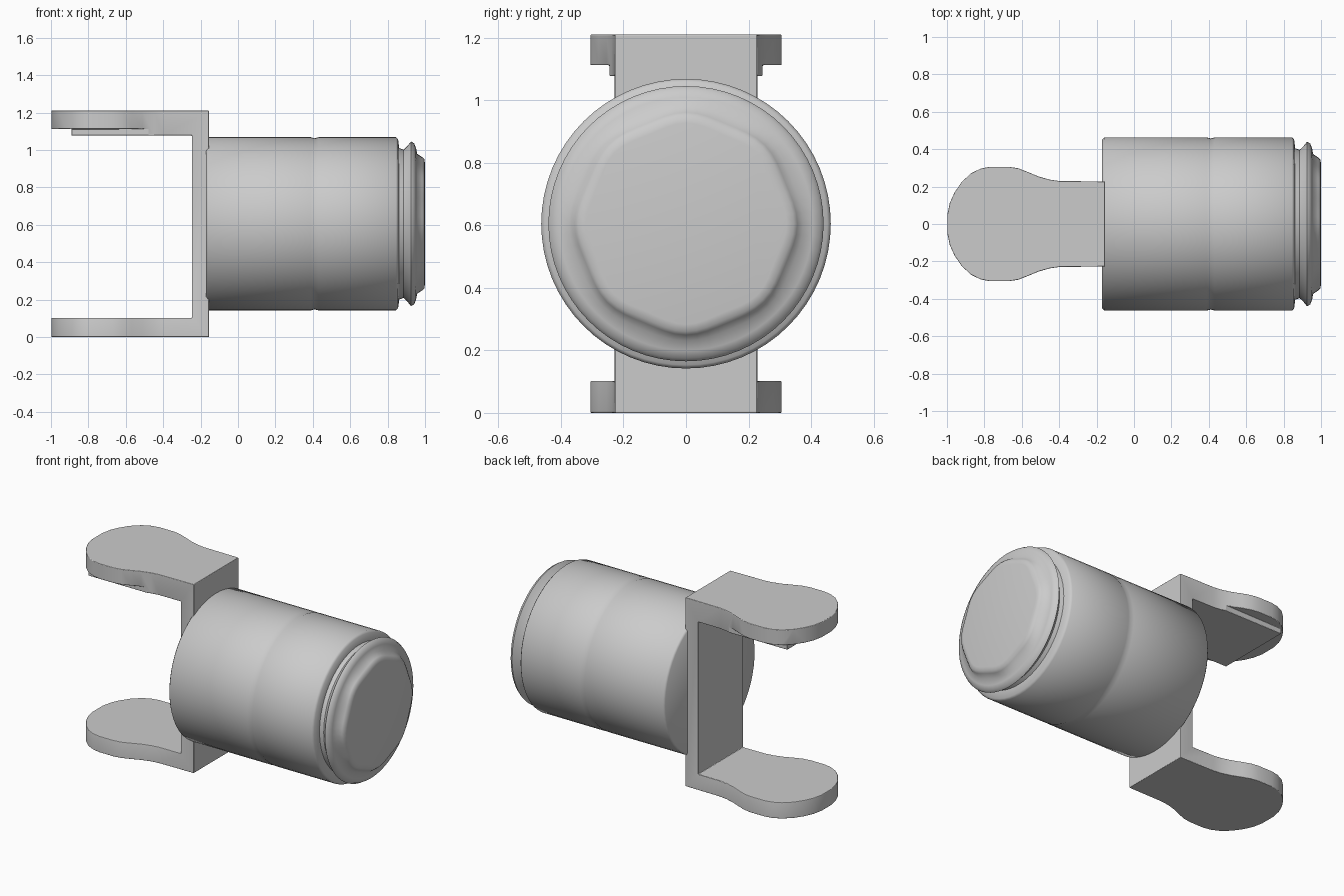
import bpy, bmesh, math

if "Cube" in bpy.data.objects:
    bpy.data.objects.remove(bpy.data.objects["Cube"])


def make_object(name, bm):
    bmesh.ops.recalc_face_normals(bm, faces=bm.faces)
    mesh = bpy.data.meshes.new(name)
    bm.to_mesh(mesh)
    bm.free()
    ob = bpy.data.objects.new(name, mesh)
    bpy.context.collection.objects.link(ob)
    return ob


def prism(name, pts, z0, z1):
    bm = bmesh.new()
    face = bm.faces.new([bm.verts.new((x, y, z0)) for x, y in pts])
    ext = bmesh.ops.extrude_face_region(bm, geom=[face])
    for v in ext["geom"]:
        if isinstance(v, bmesh.types.BMVert):
            v.co.z = z1
    return make_object(name, bm)


def lathe_x(name, profile, zc, segs=64):
    # profile rows: x, radius, lobe depth
    bm = bmesh.new()
    rings = []
    for x, r, lobe in profile:
        ring = []
        for i in range(segs):
            a = 2 * math.pi * i / segs
            rr = r + lobe * math.cos(8 * a)
            ring.append(bm.verts.new((x, rr * math.cos(a), zc + rr * math.sin(a))))
        rings.append(ring)
    for a, b in zip(rings, rings[1:]):
        for i in range(segs):
            j = (i + 1) % segs
            bm.faces.new((a[i], a[j], b[j], b[i]))
    bm.faces.new(rings[0])
    bm.faces.new(rings[-1])
    return make_object(name, bm)


def smooth(ob, angle):
    bpy.ops.object.select_all(action='DESELECT')
    ob.select_set(True)
    bpy.context.view_layer.objects.active = ob
    bpy.ops.object.shade_smooth_by_angle(angle=math.radians(angle))


def rect(x0, x1, y0, y1):
    return [(x0, y0), (x1, y0), (x1, y1), (x0, y1)]


# Bracket: paddle outline extruded full height, then hollowed to a U
half = [(-0.155, 0.227), (-0.40, 0.23), (-0.45, 0.237), (-0.51, 0.254),
        (-0.57, 0.279), (-0.62, 0.298), (-0.67, 0.306), (-0.77, 0.306),
        (-0.82, 0.296), (-0.87, 0.272), (-0.92, 0.226), (-0.96, 0.168),
        (-0.985, 0.112), (-0.998, 0.05)]
outline = half + [(x, -y) for x, y in reversed(half)]
bracket = prism("bracket", outline, 0.0, 1.21)

cutters = [
    prism("gap_cutter", rect(-1.2, -0.247, -0.5, 0.5), 0.102, 1.077),
    prism("tip_cutter", rect(-1.2, -0.89, -0.5, 0.5), 1.0, 1.112),
    prism("left_wing_cutter", rect(-1.2, -0.3, 0.245, 0.5), 1.0, 1.112),
    prism("right_wing_cutter", rect(-1.2, -0.3, -0.5, -0.245), 1.0, 1.112),
]
for c in cutters:
    c.hide_render = True
    c.hide_viewport = True
    m = bracket.modifiers.new(c.name, 'BOOLEAN')
    m.operation = 'DIFFERENCE'
    m.solver = 'EXACT'
    m.object = c
bev = bracket.modifiers.new("soft_edges", 'BEVEL')
bev.width = 0.018
bev.segments = 3
bev.limit_method = 'ANGLE'
bev.angle_limit = math.radians(40)
smooth(bracket, 40)

# Drum body with a faint seam, neck groove, lip and slightly lobed end cap
drum = lathe_x("drum", [
    (-0.17, 0.452, 0), (-0.16, 0.463, 0), (0.39, 0.463, 0), (0.41, 0.457, 0),
    (0.43, 0.463, 0), (0.845, 0.463, 0), (0.856, 0.452, 0), (0.862, 0.405, 0),
    (0.885, 0.396, 0), (0.905, 0.415, 0), (0.925, 0.440, 0), (0.942, 0.430, 0),
    (0.952, 0.405, 0), (0.958, 0.370, 0.004), (0.985, 0.350, 0.006),
    (0.996, 0.338, 0.007), (1.0, 0.315, 0.007)], 0.605)
smooth(drum, 50)
